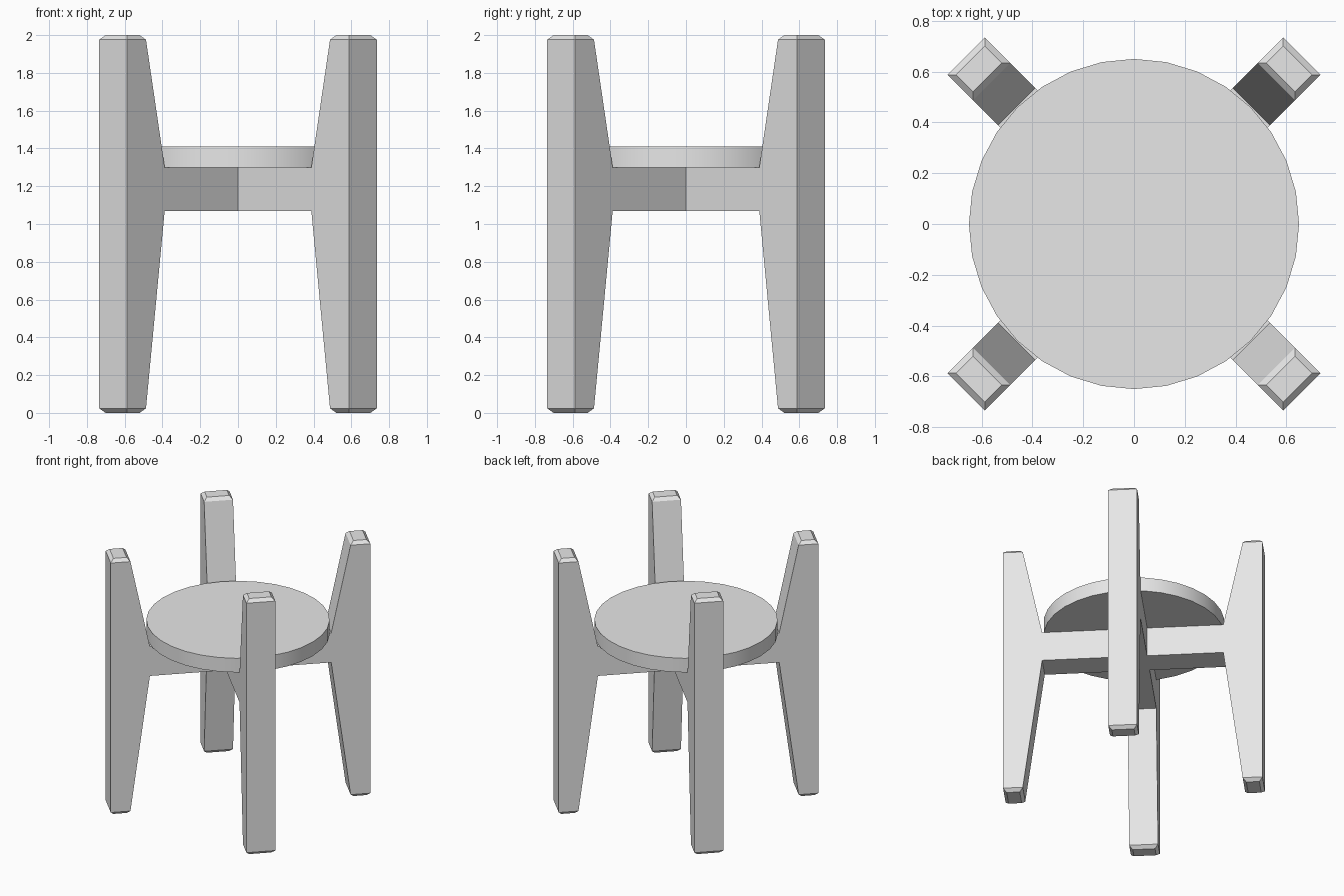
import bpy, bmesh, math
from mathutils import Matrix

if "Cube" in bpy.data.objects:
    bpy.data.objects.remove(bpy.data.objects["Cube"])

grey = bpy.data.materials.new("light grey")
grey.diffuse_color = (0.8, 0.8, 0.8, 1)
grey.use_nodes = True
grey.node_tree.nodes["Principled BSDF"].inputs["Base Color"].default_value = grey.diffuse_color

HALF = 0.104                     # half width of legs and bars
OUT, END, MID = 0.935, 0.793, 0.653   # radial distances of leg faces
LOW, HIGH, TOP = 1.07, 1.30, 2.0      # bar underside, seat underside, leg top
CH, INSET = 0.024, 0.024              # end chamfer height and inset


def finish(bm, name, angle=0.0):
    bmesh.ops.rotate(bm, verts=bm.verts, matrix=Matrix.Rotation(angle, 3, 'Z'))
    bmesh.ops.recalc_face_normals(bm, faces=bm.faces)
    mesh = bpy.data.meshes.new(name)
    bm.to_mesh(mesh)
    bm.free()
    mesh.materials.append(grey)
    obj = bpy.data.objects.new(name, mesh)
    bpy.context.collection.objects.link(obj)
    return obj


def leg(name, angle):
    # stacked rectangles: inner radius, outer radius, half width, height
    rings = [(END + INSET, OUT - INSET, HALF - INSET, 0),
             (END, OUT, HALF, CH),
             (MID, OUT, HALF, LOW),
             (MID, OUT, HALF, HIGH),
             (END, OUT, HALF, TOP - CH),
             (END + INSET, OUT - INSET, HALF - INSET, TOP)]
    bm = bmesh.new()
    loops = [[bm.verts.new(p) for p in ((a, -h, z), (b, -h, z), (b, h, z), (a, h, z))]
             for a, b, h, z in rings]
    for lo, hi in zip(loops, loops[1:]):
        for i in range(4):
            j = (i + 1) % 4
            bm.faces.new((lo[i], lo[j], hi[j], hi[i]))
    bm.faces.new(loops[0][::-1])
    bm.faces.new(loops[-1])
    # merge the coplanar strips of the sides
    bmesh.ops.dissolve_limit(bm, angle_limit=0.01, verts=bm.verts, edges=bm.edges)
    finish(bm, name, angle)


def bar(name, x0, x1, angle):
    bm = bmesh.new()
    bmesh.ops.create_cube(bm, size=1)
    bmesh.ops.scale(bm, verts=bm.verts, vec=(x1 - x0, 2 * HALF, HIGH - LOW))
    bmesh.ops.translate(bm, verts=bm.verts, vec=((x0 + x1) / 2, 0, (LOW + HIGH) / 2))
    finish(bm, name, angle)


# four legs on the diagonals
for i, side in enumerate(("back_right", "back_left", "front_left", "front_right")):
    leg(side + "_leg", math.radians(45 + 90 * i))

# crossed bars under the seat
bar("long_cross_bar", -MID, MID, math.radians(45))
bar("back_left_cross_bar", HALF, MID, math.radians(135))
bar("front_right_cross_bar", HALF, MID, math.radians(-45))

# round seat
bm = bmesh.new()
bmesh.ops.create_cone(bm, cap_ends=True, segments=32, radius1=0.65, radius2=0.65, depth=0.11)
bmesh.ops.translate(bm, verts=bm.verts, vec=(0, 0, HIGH + 0.055))
seat = finish(bm, "seat")
bpy.context.view_layer.objects.active = seat
seat.select_set(True)
bpy.ops.object.shade_smooth_by_angle(angle=math.radians(30))
